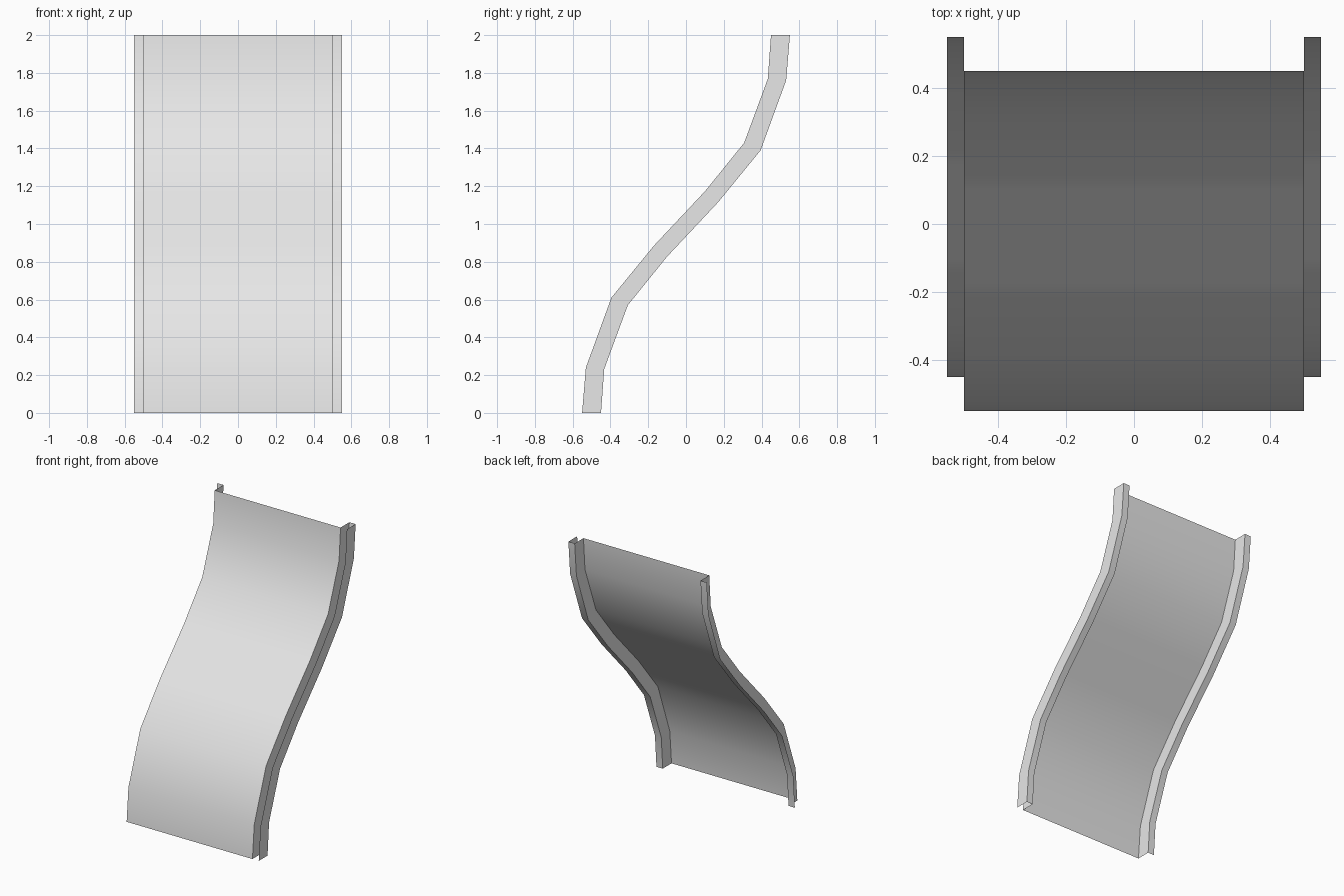
import bpy

cube = bpy.data.objects.get("Cube")
if cube:
    bpy.data.objects.remove(cube, do_unlink=True)

grey = bpy.data.materials.new("light grey")
grey.use_nodes = True
color = (0.8, 0.8, 0.8, 1)
grey.diffuse_color = color
grey.node_tree.nodes["Principled BSDF"].inputs["Base Color"].default_value = color

# S-shaped side profiles (y, z); the back half is the front half turned about the centre
half_front = [(-0.55, 0), (-0.53, 0.24), (-0.395, 0.61), (-0.17, 0.885)]
half_back = [(-0.45, 0), (-0.433, 0.232), (-0.308, 0.57), (-0.102, 0.825)]


def turned(points):
    return [(-y, 2 - z) for y, z in reversed(points)]


FRONT = half_front + turned(half_back)
BACK = half_back + turned(half_front)
HALF, OUTER = 0.5, 0.55


def strip(name, x_a, curve_a, x_b, curve_b):
    """Sheet stretched between two profiles, each placed at its own x."""
    n = len(curve_a)
    verts = [(x_a, y, z) for y, z in curve_a] + [(x_b, y, z) for y, z in curve_b]
    faces = [(i, n + i, n + i + 1, i + 1) for i in range(n - 1)]
    mesh = bpy.data.meshes.new(name)
    mesh.from_pydata(verts, [], faces)
    mesh.materials.append(grey)
    obj = bpy.data.objects.new(name, mesh)
    bpy.context.collection.objects.link(obj)
    bpy.ops.object.select_all(action='DESELECT')
    obj.select_set(True)
    bpy.context.view_layer.objects.active = obj
    bpy.ops.object.shade_smooth_by_angle()
    return obj


# Curved main sheet
strip("curved_panel", -HALF, FRONT, HALF, FRONT)

# Folded edges: walls run back from the panel, flanges turn outward
strip("left_wall", HALF, FRONT, HALF, BACK)
strip("left_flange", HALF, BACK, OUTER, BACK)
strip("right_wall", -HALF, BACK, -HALF, FRONT)
strip("right_flange", -OUTER, BACK, -HALF, BACK)

# Return lip closes the channel on the left edge only
strip("left_return_lip", OUTER, FRONT, OUTER, BACK)
